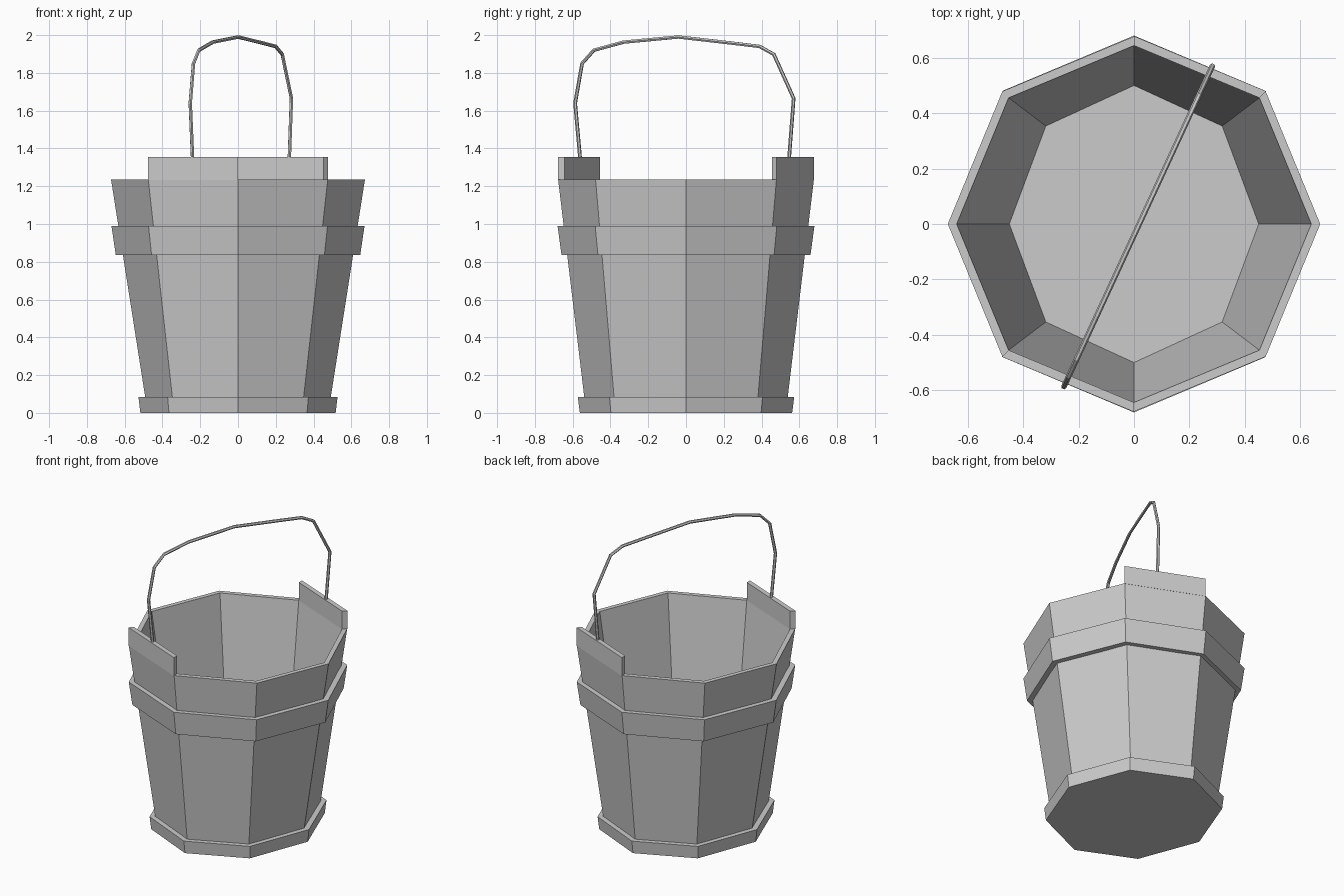
import bpy, bmesh, math

if "Cube" in bpy.data.objects:
    bpy.data.objects.remove(bpy.data.objects["Cube"])

SIDES = 8


def make_object(name, bm):
    bmesh.ops.recalc_face_normals(bm, faces=bm.faces)
    mesh = bpy.data.meshes.new(name)
    bm.to_mesh(mesh)
    bm.free()
    obj = bpy.data.objects.new(name, mesh)
    bpy.context.collection.objects.link(obj)
    return obj


def point(step, z, rx, ry):
    a = step * 2 * math.pi / SIDES
    return (rx * math.cos(a), ry * math.sin(a), z)


def octagon_loft(name, profile, closed=False):
    """Join octagonal rings (z, x radius, y radius); cap the ends or close the loop."""
    bm = bmesh.new()
    rings = [[bm.verts.new(point(i, *p)) for i in range(SIDES)] for p in profile]
    pairs = list(zip(rings, rings[1:]))
    if closed:
        pairs.append((rings[-1], rings[0]))
    else:
        bm.faces.new(rings[0])
        bm.faces.new(rings[-1])
    for a, b in pairs:
        for i in range(SIDES):
            j = (i + 1) % SIDES
            bm.faces.new((a[i], a[j], b[j], b[i]))
    return make_object(name, bm)


def raised_stave(name, step):
    """Upright slab standing on one side of the rim."""
    bm = bmesh.new()
    rings = []
    for z in (1.232, 1.355):
        rings.append([bm.verts.new(point(s, z, r, r + 0.004))
                      for s, r in ((step, 0.674), (step + 1, 0.674),
                                   (step + 1, 0.640), (step, 0.640))])
    low, high = rings
    bm.faces.new(low)
    bm.faces.new(high)
    for i in range(4):
        j = (i + 1) % 4
        bm.faces.new((low[i], low[j], high[j], high[i]))
    return make_object(name, bm)


# Hollow tapered body with floor
octagon_loft("bucket_body", [(0.012, 0.48, 0.53), (1.235, 0.672, 0.677),
                             (1.235, 0.64, 0.644), (0.018, 0.45, 0.50)])

# Base band with closed underside
octagon_loft("base_band", [(0, 0.517, 0.562), (0.085, 0.527, 0.573),
                           (0.085, 0.475, 0.525), (0.008, 0.465, 0.515)])

# Upper hoop
octagon_loft("upper_hoop", [(0.835, 0.647, 0.659), (0.99, 0.67, 0.68),
                            (0.99, 0.625, 0.64), (0.835, 0.60, 0.62)], closed=True)

# Raised staves that hold the handle
raised_stave("back_stave", 1)
raised_stave("front_stave", 5)

# Wire handle, bent in one diagonal plane (y, z)
path = [(-0.56, 1.34), (-0.587, 1.64), (-0.55, 1.85), (-0.488, 1.92),
        (-0.33, 1.963), (-0.04, 1.99), (0.24, 1.958), (0.39, 1.94),
        (0.465, 1.898), (0.57, 1.665), (0.545, 1.34)]
curve = bpy.data.curves.new("handle", "CURVE")
curve.dimensions = "3D"
curve.bevel_depth = 0.010
curve.bevel_resolution = 1
curve.use_fill_caps = True
spline = curve.splines.new("POLY")
spline.points.add(len(path) - 1)
spline.use_smooth = False
for p, (y, z) in zip(spline.points, path):
    p.co = (0.019 + 0.463 * y, y, z, 1)
bpy.context.collection.objects.link(bpy.data.objects.new("handle", curve))
